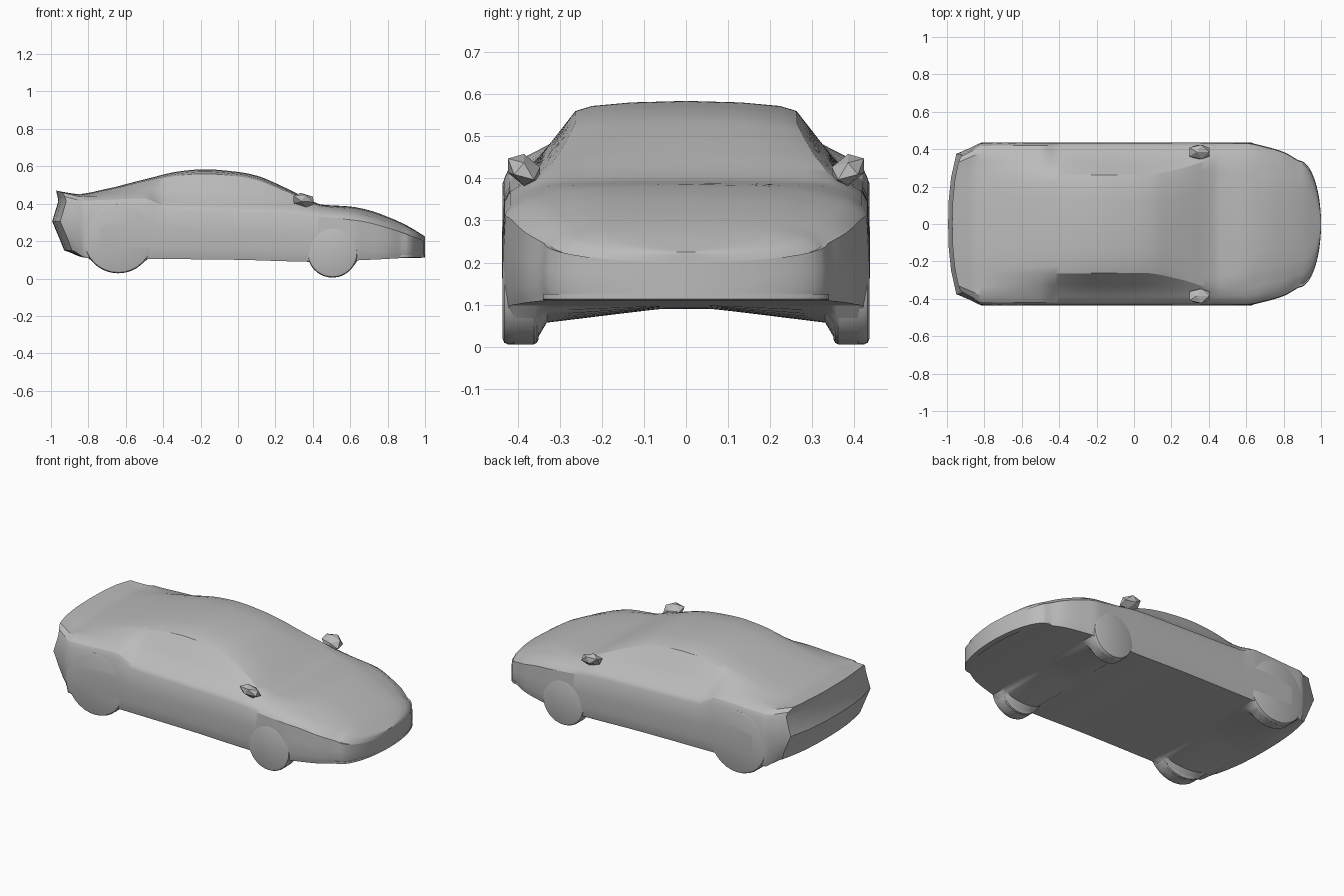
import bpy, bmesh, math
from mathutils import Matrix, Vector

if "Cube" in bpy.data.objects:
    bpy.data.objects.remove(bpy.data.objects["Cube"])

grey = bpy.data.materials.new("body_grey")
grey.use_nodes = True
colour = (0.5, 0.5, 0.5, 1)
grey.diffuse_color = colour
grey.node_tree.nodes["Principled BSDF"].inputs["Base Color"].default_value = colour


def curve(points, x):
    """Smooth monotone interpolation through (position, value) pairs."""
    if x <= points[0][0]:
        return points[0][1]
    if x >= points[-1][0]:
        return points[-1][1]

    def slope(k):
        if k == 0 or k == len(points) - 1:
            return None
        (a, p), (b, q), (c, r) = points[k - 1:k + 2]
        left, right = (q - p) / (b - a), (r - q) / (c - b)
        return 0 if left * right <= 0 else 2 * left * right / (left + right)

    for i in range(len(points) - 1):
        (a, p), (b, q) = points[i], points[i + 1]
        if x <= b:
            h, t = b - a, (x - a) / (b - a)
            chord = (q - p) / h
            m, n = slope(i), slope(i + 1)
            m = chord if m is None else m
            n = chord if n is None else n
            return (p * (1 + 2 * t) * (1 - t) ** 2 + m * h * t * (1 - t) ** 2
                    + q * t * t * (3 - 2 * t) + n * h * t * t * (t - 1))


def finish(name, bm, angle=30):
    bmesh.ops.recalc_face_normals(bm, faces=bm.faces)
    mesh = bpy.data.meshes.new(name)
    bm.to_mesh(mesh)
    bm.free()
    obj = bpy.data.objects.new(name, mesh)
    bpy.context.collection.objects.link(obj)
    mesh.materials.append(grey)
    bpy.ops.object.select_all(action='DESELECT')
    obj.select_set(True)
    bpy.context.view_layer.objects.active = obj
    bpy.ops.object.shade_smooth_by_angle(angle=math.radians(angle))
    return obj


# Lengthwise profiles of the body
TOP = [(-1, .47), (-.95, .462), (-.86, .452), (-.7, .48), (-.5, .53), (-.3, .575), (-.18, .584),
       (0, .57), (.1, .55), (.2, .51), (.3, .462), (.4, .412), (.45, .395), (.6, .385),
       (.7, .365), (.8, .33), (.9, .285), (1, .225)]
WIDTH = [(-1, .375), (-.93, .4), (-.8, .435), (-.6, .437), (.6, .435), (.7, .415),
         (.8, .385), (.88, .34)]
ROOF_RATIO = [(-1, .72), (-.8, .66), (-.5, .61), (.05, .6), (.25, .68), (.42, .78), (.7, .66), (1, .7)]
ROOF_DROP = [(-1, .006), (-.6, .015), (-.2, .024), (.15, .024), (.42, .008), (.7, .014), (1, .004)]
SHOULDER = [(-1, .46), (-.8, .44), (-.5, .45), (-.4, .415), (0, .4), (.3, .39), (.45, .37),
            (.65, .345), (.8, .3), (.9, .26), (1, .215)]
FLOOR = [(-1, .15), (-.8, .11), (0, .1), (.4, .09), (.7, .1), (1, .117)]
TAIL = [(.14, -.925), (.24, -.965), (.33, -.998), (.4, -.96), (.47, -.972)]
# Wheel arcs: centre x, centre z, radius
WHEELS = {"front": (.505, .14, .135), "rear": (-.64, .215, .187)}


def half_width(x):
    if x <= .88:
        return curve(WIDTH, x)
    return .34 * math.sqrt(max(0, 1 - ((x - .88) / .12) ** 2))


def section(x):
    """Half cross-section from the roof centre down to the floor centre."""
    w, top, floor = half_width(x), curve(TOP, x), curve(FLOOR, x)
    rw = w * curve(ROOF_RATIO, x)
    rz = top - curve(ROOF_DROP, x)
    sw, sz = w * .88, min(curve(SHOULDER, x), rz - .004)
    dip = floor
    for cx, cz, r in WHEELS.values():
        if abs(x - cx) < r:
            dip = min(dip, cz - math.sqrt(r * r - (x - cx) ** 2))
    mid = (sz + floor) / 2
    return [(0, top), (rw * .5, top - .15 * (top - rz)), (rw * .85, top - .5 * (top - rz)),
            (rw, rz), (rw * .5 + sw * .5 + .012 * (rz - sz), rz * .48 + sz * .52), (sw, sz),
            (w * .96, sz - .022), (w * .99, sz * .7 + mid * .3), (w, mid),
            (w, floor * .8 + sz * .2), (w * .985, floor + .015), (w * .975, min(floor, dip + .015)),
            (w * .94, dip), (w * .83, dip), (w * .76, floor * .6 + dip * .4), (w * .12, floor), (0, floor)]


# Body shell: loft of mirrored sections, closed at the tail
bm = bmesh.new()
stations = [-1 + .02 * i for i in range(95)]
stations += [.88 + .12 * math.sin(math.pi / 2 * i / 10) for i in range(1, 11)]
stations = sorted(set(round(s, 4) for s in stations))
plans = [(-1, k) for k in (0, .33, .66)] + [(s, 1) for s in stations]
rings = []
for s, squeeze in plans:
    half = [(y * squeeze, z) for y, z in section(s)]
    loop = half + [(-y, z) for y, z in half[-2:0:-1]]
    blend = max(0, (-.82 - s) / .18)
    ring = []
    for y, z in loop:
        rear = curve(TAIL, z) + .045 * (abs(y) / .38) ** 2.5
        ring.append(bm.verts.new((s + blend * (rear + 1), y, z)))
    rings.append(ring)
for a, b in zip(rings, rings[1:]):
    n = len(a)
    for i in range(n):
        j = (i + 1) % n
        bm.faces.new((a[i], a[j], b[j], b[i]))
bmesh.ops.remove_doubles(bm, verts=bm.verts, dist=.0004)
finish("car_body", bm)

# Wheels: rounded discs filling the arches
for end, (cx, cz, r) in WHEELS.items():
    for side, sign in (("left", 1), ("right", -1)):
        bm = bmesh.new()
        place = Matrix.Translation((cx, sign * .393, cz)) @ Matrix.Rotation(math.pi / 2, 4, 'X')
        bmesh.ops.create_cone(bm, cap_ends=True, segments=32, radius1=r, radius2=r,
                              depth=.086, matrix=place)
        rims = [e for e in bm.edges if abs(e.verts[0].co.y - e.verts[1].co.y) < .001]
        bmesh.ops.bevel(bm, geom=rims, offset=.014, segments=2, affect='EDGES', profile=.5)
        finish(end + "_wheel_" + side, bm)

# Door mirrors: faceted wedges on the front pillars
for side, sign in (("left", 1), ("right", -1)):
    bm = bmesh.new()
    bmesh.ops.create_icosphere(bm, subdivisions=1, radius=1)
    for v in bm.verts:
        x, y, z = v.co
        v.co = Vector((.35 + .065 * x - .015 * z, sign * (.385 + .045 * y),
                       .42 + .038 * z + .012 * y))
    finish("door_mirror_" + side, bm, 10)

# Front bumper lip following the nose outline
bm = bmesh.new()
rows = []
for i in range(25):
    a = math.pi * (i / 24 - .5)
    x, y = .88 + .12 * math.cos(a), .34 * math.sin(a)
    rows.append([bm.verts.new((x + dx, y, z)) for dx, z in
                 ((-.03, .125), (.0, .125), (.0, .113), (-.03, .11))])
for a, b in zip(rows, rows[1:]):
    for i in range(4):
        j = (i + 1) % 4
        bm.faces.new((a[i], a[j], b[j], b[i]))
bm.faces.new(rows[0])
bm.faces.new(rows[-1])
finish("front_bumper_lip", bm)
